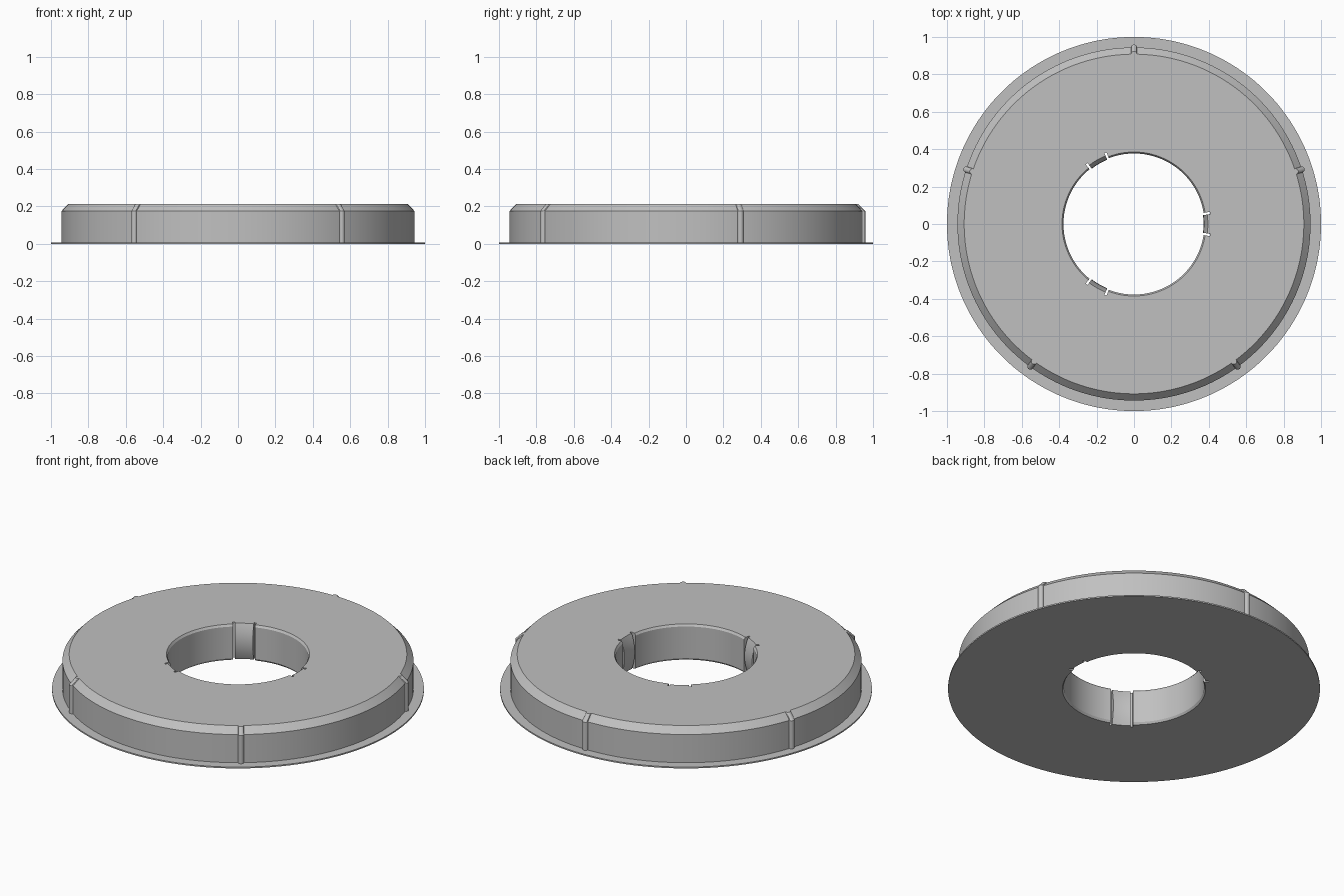
import bpy, bmesh, math

if "Cube" in bpy.data.objects:
    bpy.data.objects.remove(bpy.data.objects["Cube"])

H = 0.212            # overall height
FLANGE = 0.008       # flange thickness
TAU = 2 * math.pi
RIBS = [math.pi / 2 + TAU * i / 5 for i in range(5)]
TABS = [TAU * i / 3 for i in range(3)]
RIB_HALF = 0.017     # half angles of the rib, tab and slit
TAB_HALF = 0.128
SLIT_HALF = 0.158
EPS = 1e-5
BORE_Z = [H, 0.2, 0.17, 0.14, 0.106, 0.07, 0.04, 0.012, 0.0]


def near(a, centres):
    """Smallest angular distance from a to any centre."""
    return min(abs((a - c + math.pi) % TAU - math.pi) for c in centres)


def rib_height(a):
    t = min(1, near(a, RIBS) / RIB_HALF)
    return 0.015 * math.sqrt(1 - t * t)


def bore_radius(a, z):
    d = near(a, TABS)
    if d < TAB_HALF:                       # bowed spring tab
        t = (z - H / 2) / (H / 2)
        return 0.372 + 0.023 * t * t
    if d < SLIT_HALF:                      # thin slit beside the tab
        return 0.41
    return 0.385 if z in (0.0, H) else 0.377


def section(a):
    """Closed radius/height cross-section at angle a."""
    b = rib_height(a)
    pts = [(1.0, 0), (1.0, FLANGE), (0.944 + b, FLANGE),
           (0.944 + b, 0.175), (0.908 + b, H)]
    return pts + [(bore_radius(a, z), z) for z in BORE_Z]


# Angles: even steps plus the edges of every rib, tab and slit
angles = [TAU * i / 180 for i in range(180)]
for c in RIBS:
    angles += [c + RIB_HALF * k for k in (-1, -.9, -.6, -.3, .3, .6, .9, 1)]
for c in TABS:
    for edge in (TAB_HALF, SLIT_HALF):
        angles += [c + s * edge + e for s in (-1, 1) for e in (-EPS, EPS)]
angles = sorted(a % TAU for a in angles)
angles = [a for i, a in enumerate(angles) if i == 0 or a - angles[i - 1] > EPS / 2]

# Sweep the cross-section around the axis
bm = bmesh.new()
rings = [[bm.verts.new((r * math.cos(a), r * math.sin(a), z)) for r, z in section(a)]
         for a in angles]
for i, ring in enumerate(rings):
    nxt = rings[(i + 1) % len(rings)]
    for j in range(len(ring)):
        k = (j + 1) % len(ring)
        bm.faces.new((ring[j], nxt[j], nxt[k], ring[k]))
bmesh.ops.recalc_face_normals(bm, faces=bm.faces)
mesh = bpy.data.meshes.new("flanged_ring")
bm.to_mesh(mesh)
bm.free()

grey = bpy.data.materials.new("light grey")
grey.diffuse_color = (0.53, 0.53, 0.53, 1)
grey.use_nodes = True
grey.node_tree.nodes["Principled BSDF"].inputs["Base Color"].default_value = grey.diffuse_color
mesh.materials.append(grey)
ring_obj = bpy.data.objects.new("flanged_ring", mesh)
bpy.context.collection.objects.link(ring_obj)
bpy.context.view_layer.objects.active = ring_obj
ring_obj.select_set(True)
bpy.ops.object.shade_smooth_by_angle(angle=math.radians(25))
